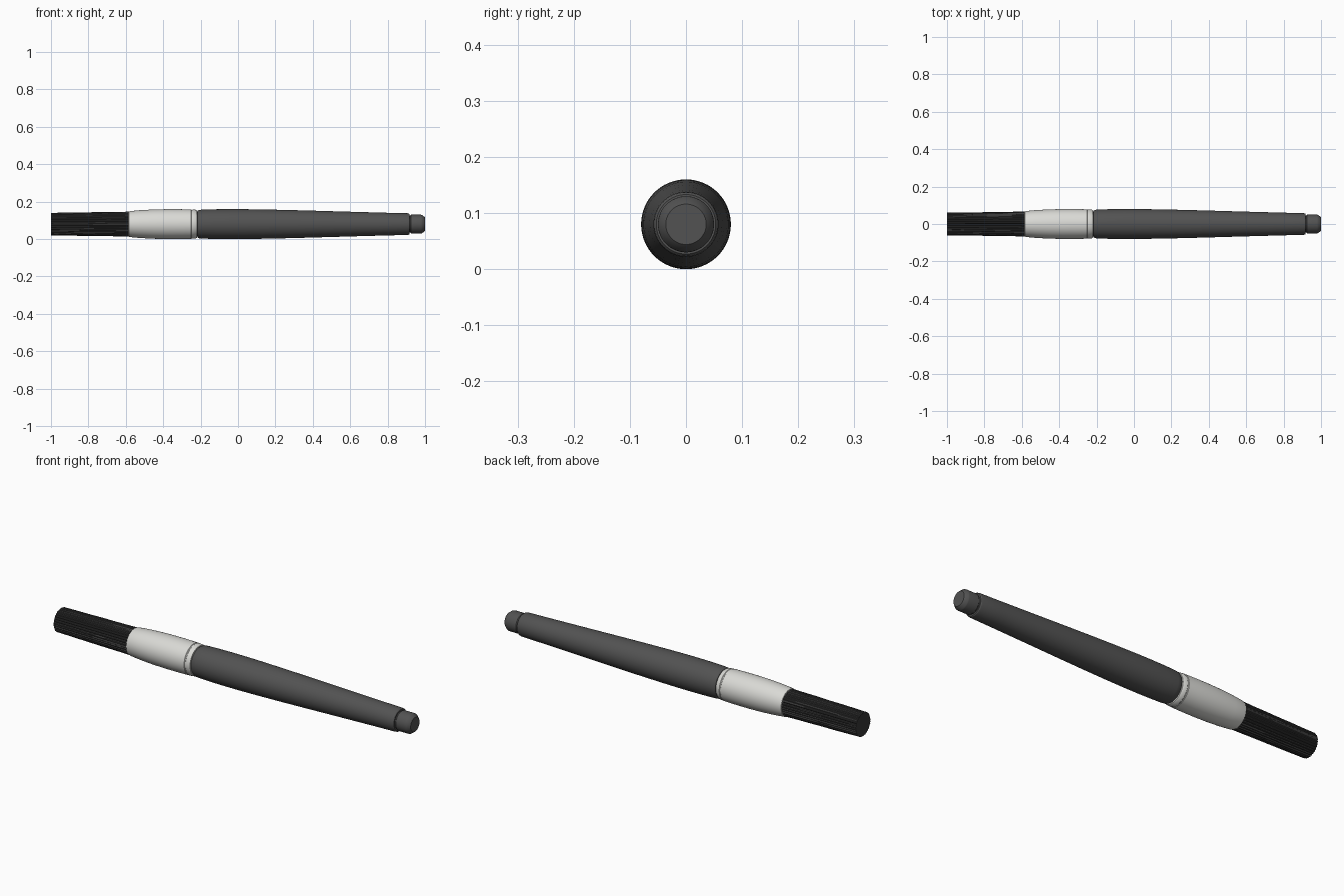
import bpy, bmesh, math, random

if "Cube" in bpy.data.objects:
    bpy.data.objects.remove(bpy.data.objects["Cube"])

random.seed(4)
AXIS_Z = 0.08


def material(name, r, g, b):
    m = bpy.data.materials.new(name)
    m.diffuse_color = (r, g, b, 1)
    m.use_nodes = True
    m.node_tree.nodes["Principled BSDF"].inputs["Base Color"].default_value = m.diffuse_color
    return m


dark_grey = material("dark grey", 0.085, 0.085, 0.085)
light_grey = material("light grey", 0.70, 0.70, 0.67)
charcoal = material("charcoal", 0.04, 0.04, 0.04)


def lathe(name, profile, mat, sides=64, radius_rule=None):
    """Turn (x, radius) points about the long axis, with capped ends."""
    bm = bmesh.new()
    rings = []
    for i, (x, r) in enumerate(profile):
        ring = []
        for k in range(sides):
            a = 2 * math.pi * k / sides
            rr = radius_rule(i, k, r) if radius_rule else r
            ring.append(bm.verts.new((x, rr * math.cos(a), AXIS_Z + rr * math.sin(a))))
        rings.append(ring)
    for p, q in zip(rings, rings[1:]):
        for k in range(sides):
            n = (k + 1) % sides
            bm.faces.new((p[k], p[n], q[n], q[k]))
    bm.faces.new(rings[0])
    bm.faces.new(rings[-1])
    bmesh.ops.recalc_face_normals(bm, faces=bm.faces)
    mesh = bpy.data.meshes.new(name)
    bm.to_mesh(mesh)
    bm.free()
    mesh.materials.append(mat)
    ob = bpy.data.objects.new(name, mesh)
    bpy.context.collection.objects.link(ob)
    bpy.ops.object.select_all(action='DESELECT')
    ob.select_set(True)
    bpy.context.view_layer.objects.active = ob
    bpy.ops.object.shade_smooth_by_angle(angle=math.radians(30))
    return ob


# Long swelling handle with rounded shoulders
lathe("handle", [(-0.218, 0.066), (-0.216, 0.071), (-0.209, 0.0755), (-0.19, 0.0775),
                 (-0.13, 0.0792), (-0.05, 0.08), (0.03, 0.0797), (0.12, 0.0785),
                 (0.25, 0.0758), (0.4, 0.0718), (0.6, 0.066), (0.8, 0.0605),
                 (0.905, 0.058), (0.914, 0.0565), (0.918, 0.053), (0.918, 0.046)], dark_grey)

# Narrow end plug with a chamfered tip
lathe("end_plug", [(0.91, 0.046), (0.922, 0.046), (0.926, 0.05), (0.979, 0.05),
                   (0.984, 0.049), (0.998, 0.038), (1.0, 0.036)], dark_grey)

# Dark joint between handle and collar
lathe("joint", [(-0.23, 0.066), (-0.205, 0.066)], dark_grey)

# Pale collar with a stepped rim
lathe("collar", [(-0.586, 0.064), (-0.584, 0.0675), (-0.575, 0.0695), (-0.52, 0.0745),
                 (-0.45, 0.0782), (-0.38, 0.0797), (-0.32, 0.0797), (-0.25, 0.0785),
                 (-0.248, 0.0765), (-0.244, 0.0765), (-0.242, 0.078), (-0.226, 0.0765),
                 (-0.220, 0.073), (-0.219, 0.066)], light_grey)

# Bundle of bristles: ridges and grooves of uneven depth
SIDES = 96
depth = [random.uniform(0.003, 0.006) for _ in range(SIDES)]


def strands(i, k, r):
    if k % 3 == 0:
        return r - depth[k]
    return r - random.uniform(0, 0.0012)


lathe("bristles", [(-1.0 + 0.42 * i / 6, 0.0605 + 0.0065 * i / 6) for i in range(7)],
      charcoal, SIDES, strands)
